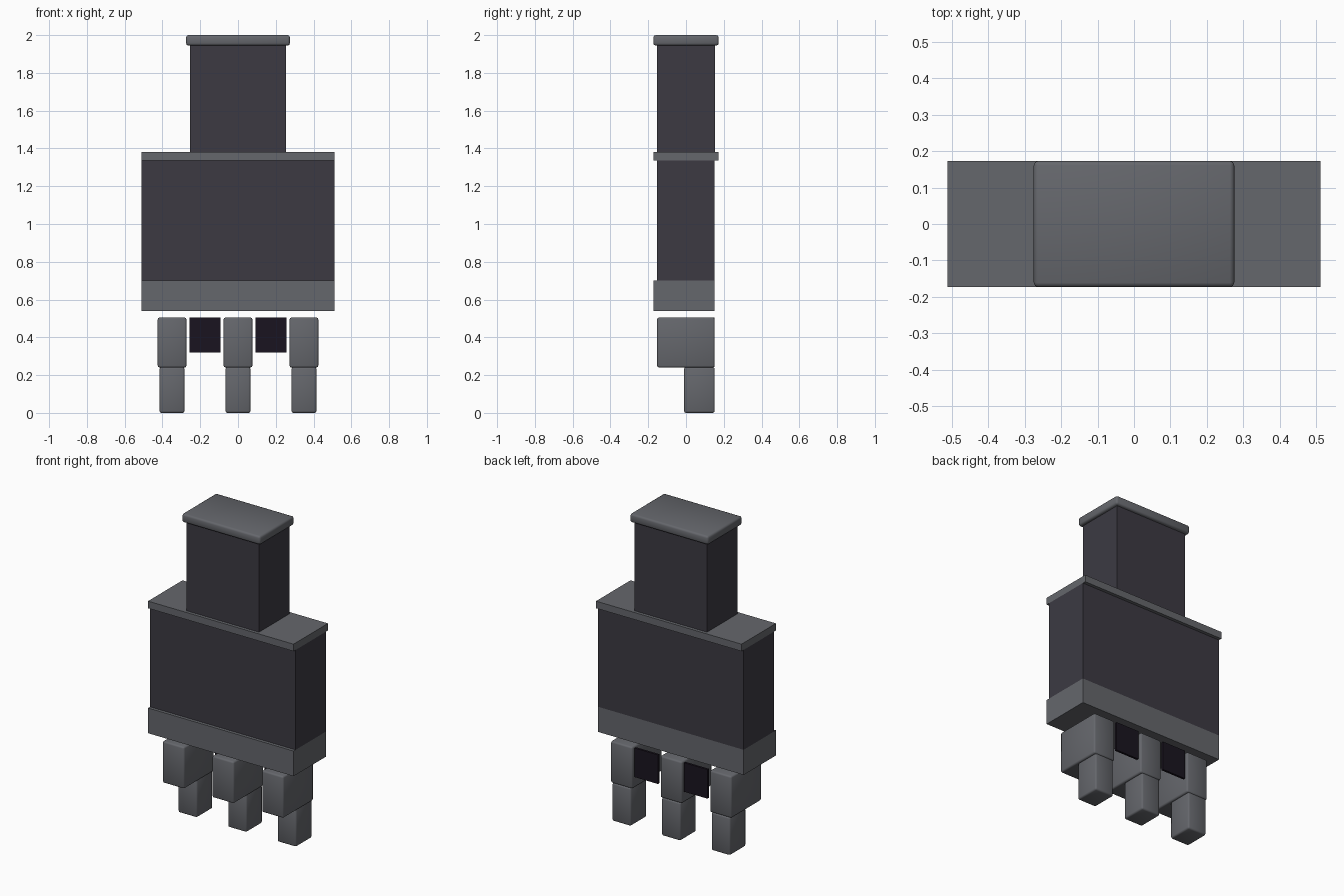
import bpy

if "Cube" in bpy.data.objects:
    bpy.data.objects.remove(bpy.data.objects["Cube"])


def material(name, r, g, b):
    m = bpy.data.materials.new(name)
    m.diffuse_color = (r, g, b, 1)
    m.use_nodes = True
    m.node_tree.nodes["Principled BSDF"].inputs["Base Color"].default_value = m.diffuse_color
    return m


GREY = material("mid_grey", 0.13, 0.135, 0.15)
DARK = material("dark_grey", 0.045, 0.042, 0.055)
BLACK = material("near_black", 0.01, 0.007, 0.014)


def box(name, x, y, z, mat, bevel=0):
    """Box from (min, max) ranges, with optional soft rounded edges."""
    bpy.ops.mesh.primitive_cube_add(
        size=1, location=[(a + b) / 2 for a, b in (x, y, z)])
    ob = bpy.context.object
    ob.name = name
    ob.scale = [b - a for a, b in (x, y, z)]
    bpy.ops.object.transform_apply(location=False, rotation=False, scale=True)
    ob.data.materials.append(mat)
    if bevel:
        mod = ob.modifiers.new("rounded_edges", 'BEVEL')
        mod.width = bevel
        mod.segments = 2
        bpy.ops.object.shade_smooth()
    return ob


# Upper neck and its rounded cap
box("neck", (-0.255, 0.255), (-0.153, 0.153), (1.38, 1.95), DARK)
box("top_cap", (-0.275, 0.275), (-0.173, 0.173), (1.945, 2.0), GREY, 0.012)

# Main body with trim bands
box("shoulder_plate", (-0.512, 0.512), (-0.173, 0.173), (1.335, 1.38), GREY)
box("body", (-0.512, 0.512), (-0.153, 0.152), (0.70, 1.335), DARK)
box("lower_band", (-0.512, 0.512), (-0.173, 0.152), (0.54, 0.70), GREY)

# Three stepped prongs
for i, cx in enumerate((-0.349, 0, 0.349)):
    box(f"prong_block_{i + 1}", (cx - 0.076, cx + 0.076), (-0.153, 0.152),
        (0.24, 0.505), GREY, 0.01)
    box(f"prong_tip_{i + 1}", (cx - 0.066, cx + 0.066), (-0.01, 0.152),
        (0, 0.242), GREY, 0.01)

# Dark panels at the back of the gaps
for side, s in (("left", -1), ("right", 1)):
    c = s * 0.1745
    box(f"gap_panel_{side}", (c - 0.082, c + 0.082), (0.136, 0.15),
        (0.32, 0.505), BLACK)
